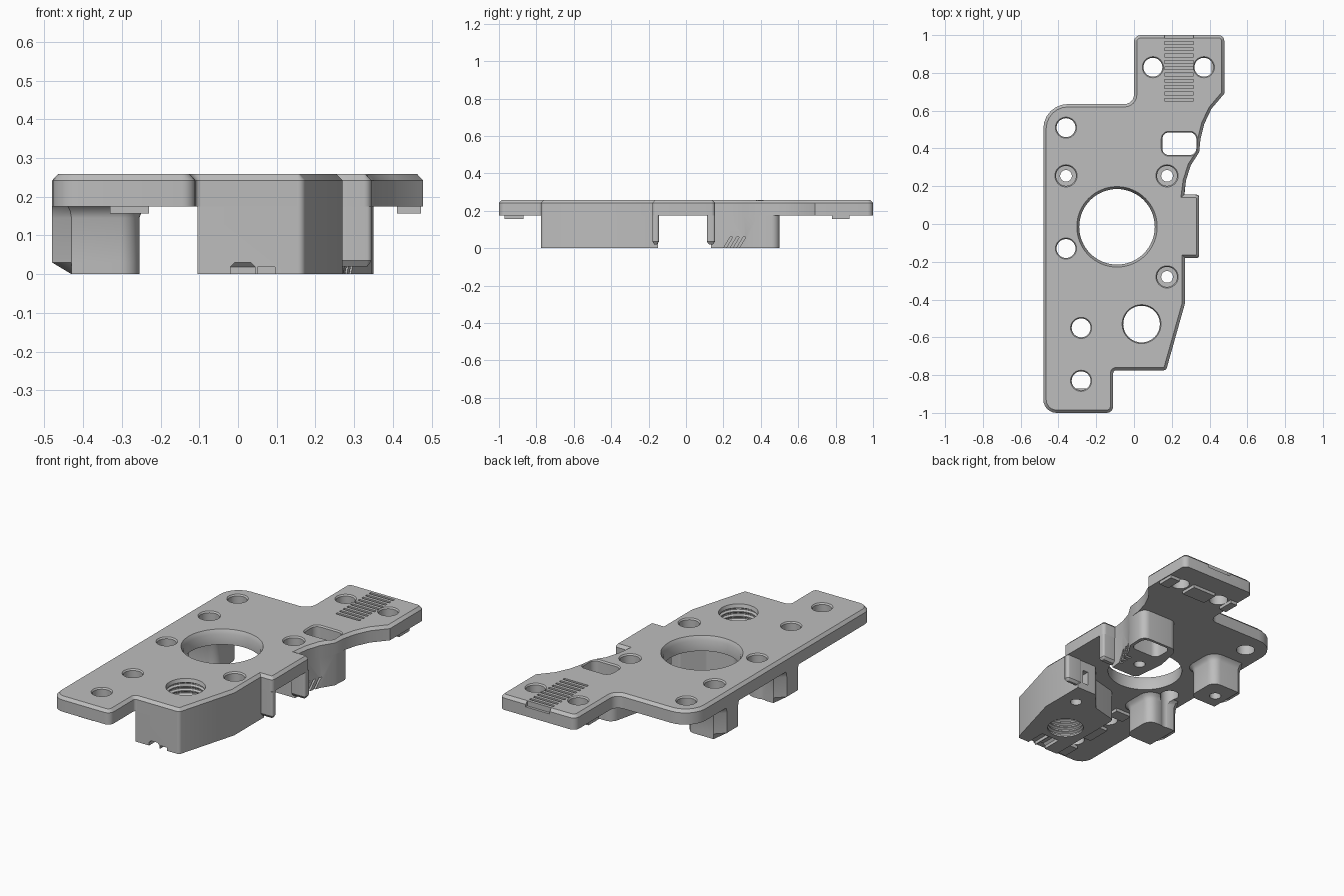
import bpy, bmesh, math
from mathutils import Vector, Matrix

if "Cube" in bpy.data.objects:
    bpy.data.objects.remove(bpy.data.objects["Cube"])

grey = bpy.data.materials.new("plain grey")
grey.use_nodes = True
COLOUR = (0.51, 0.51, 0.51, 1)
grey.diffuse_color = COLOUR
grey.node_tree.nodes["Principled BSDF"].inputs["Base Color"].default_value = COLOUR

UNDER, TOP = 0.175, 0.258


def rounded(corners, steps=6):
    """Outline from (x, y, radius) corners, each softened by an arc."""
    out = []
    for i, (x, y, r) in enumerate(corners):
        p = Vector((x, y))
        if r == 0:
            out.append(p)
            continue
        a = (Vector(corners[i - 1][:2]) - p).normalized()
        b = (Vector(corners[(i + 1) % len(corners)][:2]) - p).normalized()
        half = a.angle(b) / 2
        centre = p + (a + b).normalized() * (r / math.sin(half))
        start = p + a * (r / math.tan(half)) - centre
        end = p + b * (r / math.tan(half)) - centre
        sweep = math.atan2(start.x * end.y - start.y * end.x, start.dot(end))
        for k in range(steps + 1):
            out.append(centre + Matrix.Rotation(sweep * k / steps, 2) @ start)
    return out


def rect(x0, y0, x1, y1, r):
    return rounded([(x0, y0, r), (x1, y0, r), (x1, y1, r), (x0, y1, r)])


def offset(outline, d):
    out = []
    for i, p in enumerate(outline):
        e1 = (p - outline[i - 1]).normalized()
        e2 = (outline[(i + 1) % len(outline)] - p).normalized()
        n1, n2 = Vector((e1.y, -e1.x)), Vector((e2.y, -e2.x))
        out.append(p + (n1 + n2) * (d / (1 + n1.dot(n2))))
    return out


def bridge(bm, rings):
    for low, high in zip(rings, rings[1:]):
        for i in range(len(low)):
            j = (i + 1) % len(low)
            bm.faces.new((low[i], low[j], high[j], high[i]))
    bm.faces.new(rings[0][::-1])
    bm.faces.new(rings[-1])


def loft(bm, outline, levels):
    """Counter-clockwise outline stacked over (z, offset, left limit) levels."""
    bridge(bm, [[bm.verts.new((max(p.x, left), p.y, z)) for p in offset(outline, d)]
                for z, d, left in levels])


def lathe(bm, x, y, profile, sides=32):
    turns = [math.tau * k / sides for k in range(sides)]
    bridge(bm, [[bm.verts.new((x + r * math.cos(t), y + r * math.sin(t), z)) for t in turns]
                for r, z in profile])


def box(bm, low, high, shear=0):
    low, high = Vector(low), Vector(high)
    for v in bmesh.ops.create_cube(bm, size=1)["verts"]:
        v.co = (low + high) / 2 + v.co * (high - low)
        v.co.y += shear * v.co.z


def finish(name, bm):
    mesh = bpy.data.meshes.new(name)
    bm.to_mesh(mesh)
    bm.free()
    mesh.materials.append(grey)
    obj = bpy.data.objects.new(name, mesh)
    bpy.context.collection.objects.link(obj)
    return obj


cutters = []


def cutter(build, *args):
    """Closed helper solid that is later subtracted from the parts."""
    bm = bmesh.new()
    build(bm, *args)
    obj = finish("cutter", bm)
    obj.hide_render = True
    cutters.append(obj)


# Plain round holes
for x, y in ((-0.36, 0.51), (-0.36, -0.13), (-0.28, -0.55), (-0.28, -0.83),
             (0.1, 0.83), (0.37, 0.83)):
    cutter(lathe, x, y, [(0.05, -0.1), (0.05, 0.25), (0.056, TOP), (0.056, 0.3)])
# Counterbored screw holes
for x, y in ((-0.36, 0.255), (0.175, 0.255), (0.175, -0.28)):
    cutter(lathe, x, y, [(0.031, -0.1), (0.031, 0.15), (0.053, 0.151), (0.053, 0.25),
                         (0.059, TOP), (0.059, 0.3)])
# Large bore and threaded hole
cutter(lathe, -0.09, -0.015, [(0.2, -0.1), (0.2, 0.235), (0.213, TOP), (0.213, 0.3)], 64)
thread = [(0.097, -0.1)]
for k in range(9):
    z = 0.01 + k * 0.026
    thread += [(0.097, z), (0.108, z + 0.007), (0.108, z + 0.013), (0.097, z + 0.02)]
cutter(lathe, 0.04, -0.53, thread + [(0.103, TOP), (0.103, 0.3)], 40)
# Rounded slot
cutter(loft, rect(0.15, 0.365, 0.33, 0.485, 0.035),
       [(-0.1, 0, -1), (0.25, 0, -1), (TOP, 0.006, -1), (0.3, 0.006, -1)])
# Belt teeth grooves
for k in range(11):
    y = 0.65 + k * 0.0335
    cutter(box, (0.162, y, 0.228), (0.314, y + 0.015, 0.3))
# Slanted grooves on the foot
for k in range(3):
    y = 0.2 + k * 0.035
    cutter(box, (0.255, y, -0.02), (0.4, y + 0.014, 0.06), 0.6)
# Notches in the block
cutter(loft, rect(-0.02, -0.85, 0.045, -0.66, 0),
       [(-0.1, 0, -1), (0.018, 0, -1), (0.03, -0.012, -1)])
cutter(box, (0.05, -0.85, -0.05), (0.095, -0.66, 0.018))
cutter(box, (0.2, -0.2, 0.04), (0.235, -0.1, 0.12))


def part(name, shapes, cut=True):
    """Loft each (outline, levels) shape into one object and drill it."""
    bm = bmesh.new()
    for outline, levels in shapes:
        loft(bm, outline, levels)
    obj = finish(name, bm)
    bpy.ops.object.select_all(action="DESELECT")
    obj.select_set(True)
    bpy.context.view_layer.objects.active = obj
    for tool in cutters if cut else ():
        mod = obj.modifiers.new("hole", "BOOLEAN")
        mod.operation, mod.solver, mod.object = "DIFFERENCE", "MANIFOLD", tool
        bpy.ops.object.modifier_apply(modifier=mod.name)
    bpy.ops.object.shade_smooth_by_angle(angle=math.radians(30))


# Main plate with chamfered top edge
plate = rounded([
    (-0.48, -1, 0.07), (-0.11, -1, 0.035), (-0.11, -0.775, 0.015), (0.17, -0.775, 0.02),
    (0.27, -0.42, 0), (0.27, -0.18, 0), (0.345, -0.18, 0.02), (0.345, 0.155, 0.02),
    (0.265, 0.155, 0), (0.275, 0.23, 0), (0.3, 0.31, 0), (0.345, 0.38, 0),
    (0.352, 0.45, 0), (0.372, 0.53, 0), (0.41, 0.61, 0), (0.478, 0.69, 0),
    (0.478, 1, 0.03), (0, 1, 0.035), (0, 0.635, 0.05), (-0.48, 0.635, 0.13)])
part("main_plate", [(plate, [(UNDER, 0, -1), (0.242, 0, -1), (TOP, -0.015, -1)])])

# Deep block under the front
block = rounded([(-0.105, -0.775, 0), (0.17, -0.775, 0.02), (0.27, -0.42, 0),
                 (0.27, -0.15, 0), (0.146, -0.15, 0.02), (0.05, -0.26, 0.03),
                 (-0.105, -0.3, 0.03)])
part("front_block", [(block, [(0, 0, -1), (UNDER, 0, -1)])])

# Slotted foot following the curved edge
foot = rounded([(0.1, 0.135, 0.03), (0.265, 0.135, 0), (0.275, 0.23, 0), (0.3, 0.31, 0),
                (0.345, 0.38, 0), (0.352, 0.5, 0.04), (0.12, 0.5, 0.05), (0.08, 0.33, 0.05)])
part("left_foot", [(foot, [(0, 0, -1), (UNDER, 0, -1)])])

# Two posts on the right edge, flared at the top and bevelled outside
for name, y in (("rear_post", 0.265), ("front_post", -0.275)):
    post = rounded([(-0.48, y - 0.05, 0), (-0.43, y - 0.1, 0), (-0.255, y - 0.1, 0.05),
                    (-0.255, y + 0.1, 0.05), (-0.43, y + 0.1, 0), (-0.48, y + 0.05, 0)])
    part(name, [(post, [(0, 0, -0.43), (0.03, 0, -0.48), (0.145, 0, -0.48),
                        (0.164, 0.008, -0.48), (UNDER, 0.022, -0.48)])])

# Legs of the side tab
part("side_tab_legs", [
    (rect(0.25, y0, 0.345, y1, 0.012), [(0.02, -0.011, -1), (0.035, 0, -1), (UNDER, 0, -1)])
    for y0, y1 in ((-0.18, -0.145), (0.112, 0.155))], False)

# Low pads around the clamp holes
part("clamp_pads", [
    (rect(x0, y0, x1, y1, 0), [(0.157, 0, -1), (UNDER, 0, -1)])
    for x0, y0, x1, y1 in ((-0.33, -0.97, -0.23, -0.87), (-0.33, -0.76, -0.23, -0.62),
                           (-0.33, -0.49, -0.23, -0.42), (0.41, 0.78, 0.473, 0.875),
                           (0.16, 0.78, 0.31, 0.875), (0.005, 0.78, 0.05, 0.875))], False)

for tool in cutters:
    bpy.data.objects.remove(tool)
